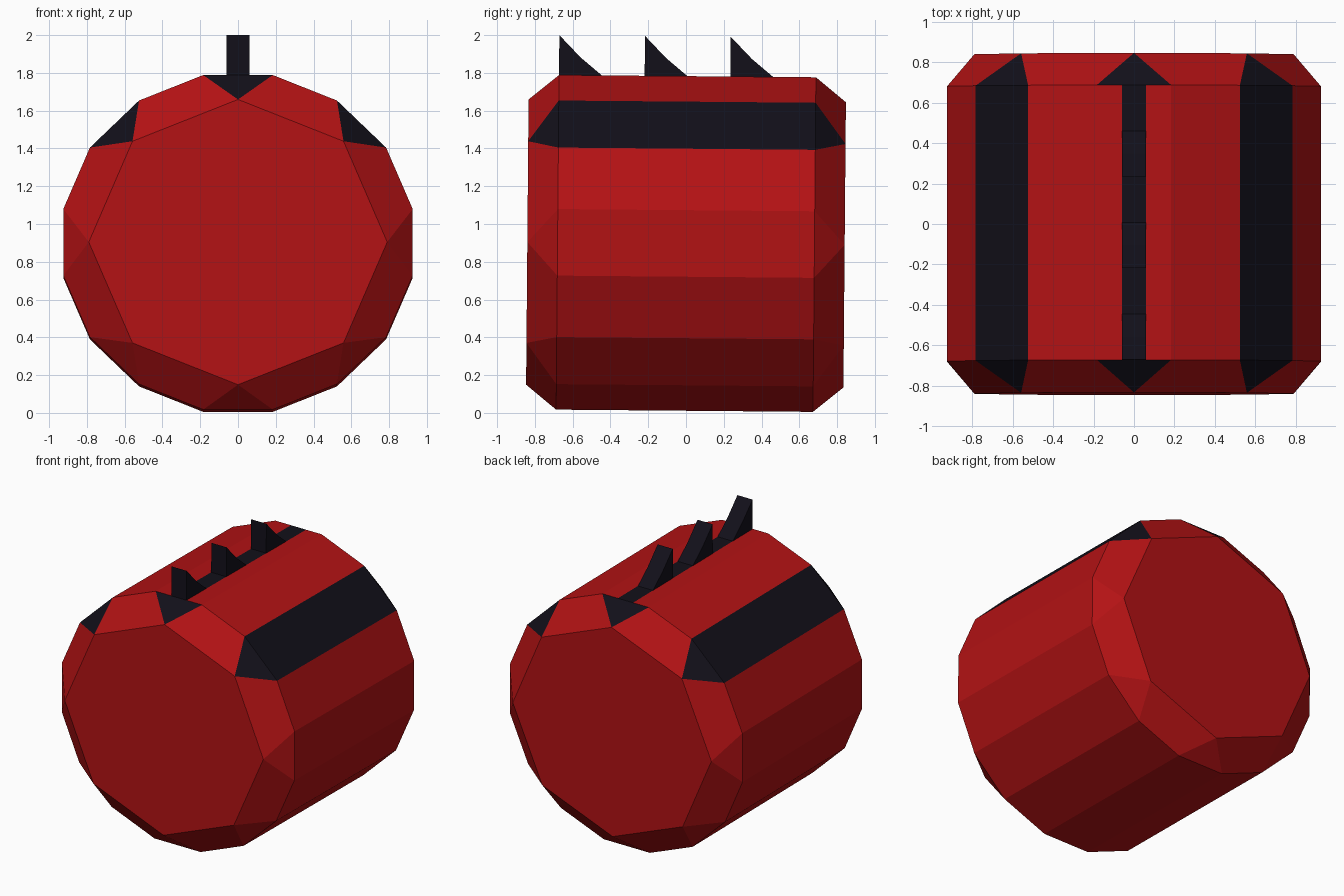
import bpy, bmesh, math
from mathutils import Matrix

if "Cube" in bpy.data.objects:
    bpy.data.objects.remove(bpy.data.objects["Cube"])

RX, RZ = 0.943, 0.903          # barrel radii
CX, CZ = 0.79, 0.755           # end cap radii
HY, CAP_Y = 0.68, 0.84         # half lengths of barrel and caps
STRIP = 0.06                   # half width of the top strip and fins
TILT = Matrix.Translation((0, 0, 0.897)) @ Matrix.Rotation(math.radians(-0.5), 4, 'X')


def material(name, color):
    m = bpy.data.materials.new(name)
    m.diffuse_color = color
    m.use_nodes = True
    m.node_tree.nodes["Principled BSDF"].inputs["Base Color"].default_value = m.diffuse_color
    return m


red = material("red_paint", (0.45, 0.006, 0.007, 1))
black = material("black_trim", (0.006, 0.005, 0.010, 1))


def finish(name, bm, mats):
    bmesh.ops.recalc_face_normals(bm, faces=bm.faces[:])
    bm.transform(TILT)
    me = bpy.data.meshes.new(name)
    bm.to_mesh(me)
    bm.free()
    for m in mats:
        me.materials.append(m)
    ob = bpy.data.objects.new(name, me)
    bpy.context.collection.objects.link(ob)
    return ob


def ring(bm, n, rx, rz, y, offset):
    return [bm.verts.new((rx * math.cos(a), y, rz * math.sin(a)))
            for a in (math.radians(offset + 360 * k / n) for k in range(n))]


# Barrel: 16 sides narrowing to octagonal caps through triangles and quads
bm = bmesh.new()


def face(verts, mat=0):
    bm.faces.new(verts).material_index = mat


top = RZ * math.sin(math.radians(78.75))
rings, splits = [], []
for s in (-1, 1):
    o = ring(bm, 16, RX, RZ, s * HY, 11.25)
    c = ring(bm, 8, CX, CZ, s * CAP_Y, 0)
    split = [bm.verts.new((x, s * HY, top)) for x in (STRIP, -STRIP)]
    face(c)
    for j in range(8):
        edge = [o[2 * j - 1]] + (split if j == 2 else []) + [o[2 * j]]
        face([c[j]] + edge, 1 if j in (1, 2, 3) else 0)
        face([c[j], o[2 * j], o[2 * j + 1], c[(j + 1) % 8]])
    rings.append(o)
    splits.append(split)

# Long side panels, with black stripes on the shoulders and along the top
f, b = rings
for k in range(16):
    if k == 3:
        fr = [f[3]] + splits[0] + [f[4]]
        bk = [b[3]] + splits[1] + [b[4]]
        for i in range(3):
            face([fr[i], fr[i + 1], bk[i + 1], bk[i]], 1 if i == 1 else 0)
    else:
        n = (k + 1) % 16
        face([f[k], f[n], b[n], b[k]], 1 if k in (1, 5) else 0)
finish("barrel_body", bm, [red, black])

# Three fins: upright front, slightly hollow slope at the back
step = HY / 3
for i in range(3):
    bm = bmesh.new()
    y = -HY + 2 * step * i
    profile = [(y, top), (y, 1.097), (y + step / 2, 0.98), (y + step, top)]
    sides = [[bm.verts.new((x, py, pz)) for py, pz in profile] for x in (-STRIP, STRIP)]
    for l in sides:
        bm.faces.new(l)
    for k in range(4):
        n = (k + 1) % 4
        bm.faces.new([sides[0][k], sides[0][n], sides[1][n], sides[1][k]])
    finish(f"top_fin_{i + 1}", bm, [black])
